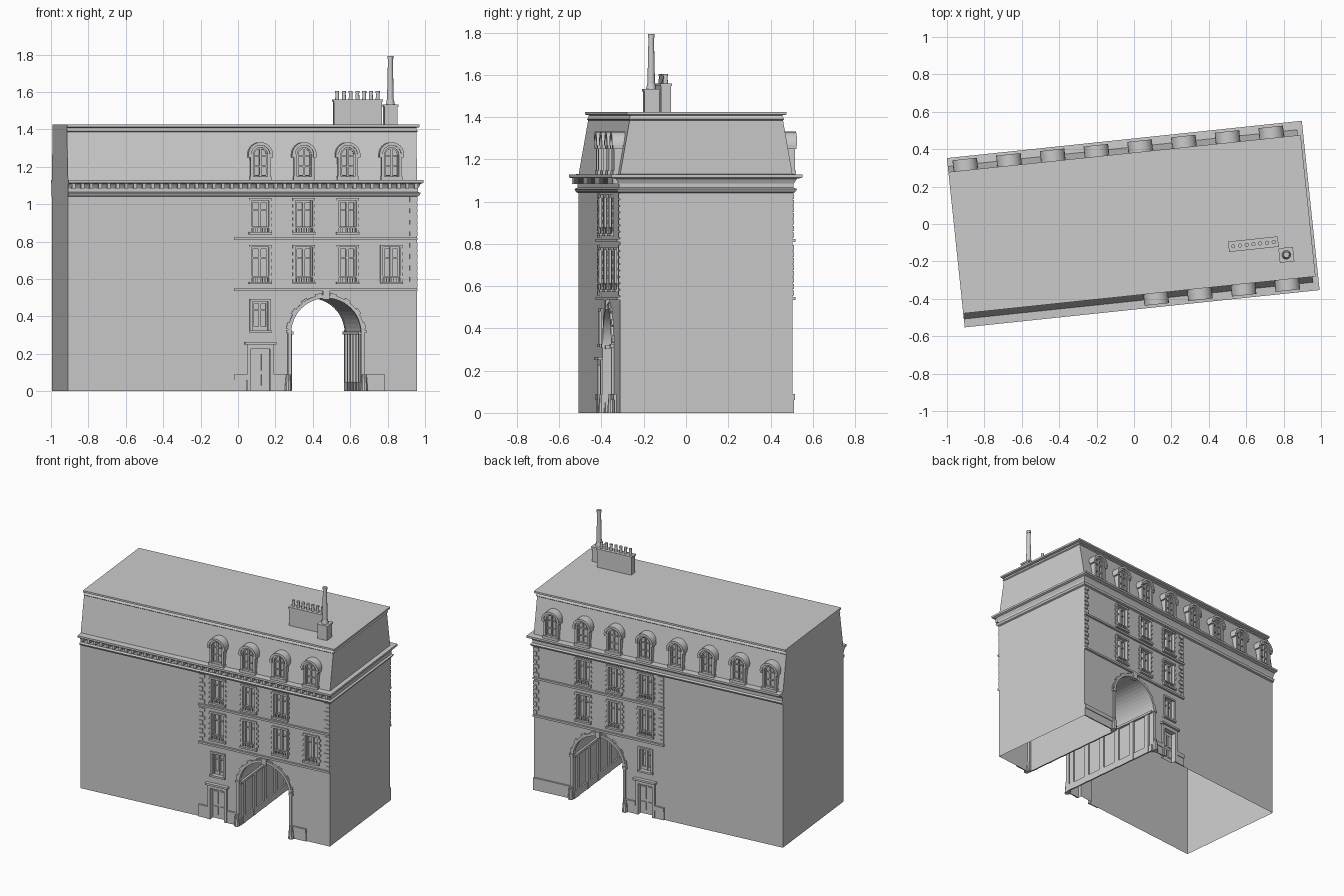
import bpy, bmesh, math
from mathutils import Matrix

if "Cube" in bpy.data.objects:
    bpy.data.objects.remove(bpy.data.objects["Cube"])

TURN = math.radians(6)
L, R, W = -0.958, 0.92, 0.41          # left end, right end, half depth of the walls
COLS = [0.781 - 0.235 * k for k in range(8)]
ARCH_U, ARCH_R, SPRING = 0.43, 0.192, 0.31
FRONT, BACK = -1, 1


def finish(name, bm, smooth=False):
    bmesh.ops.recalc_face_normals(bm, faces=bm.faces)
    me = bpy.data.meshes.new(name)
    bm.to_mesh(me)
    bm.free()
    ob = bpy.data.objects.new(name, me)
    bpy.context.collection.objects.link(ob)
    ob.rotation_euler.z = TURN
    if smooth:
        bpy.ops.object.select_all(action='DESELECT')
        ob.select_set(True)
        bpy.context.view_layer.objects.active = ob
        bpy.ops.object.shade_smooth_by_angle(angle=math.radians(35))
    return ob


def box(bm, u0, u1, v0, v1, z0, z1):
    m = Matrix.Translation(((u0 + u1) / 2, (v0 + v1) / 2, (z0 + z1) / 2)) @ \
        Matrix.Diagonal((abs(u1 - u0), abs(v1 - v0), z1 - z0, 1))
    bmesh.ops.create_cube(bm, size=1, matrix=m)


def slab(bm, s, u0, u1, d0, d1, z0, z1):
    """Box on a facade; d is the distance out from the wall face."""
    box(bm, u0, u1, s * (W + d0), s * (W + d1), z0, z1)


def arch(cu, zb, zs, r, n):
    arc = [(cu + r * math.cos(math.pi * i / n), zs + r * math.sin(math.pi * i / n)) for i in range(n + 1)]
    return [(cu + r, zb)] + arc + [(cu - r, zb)] if zb < zs else arc


def prism(bm, pts, v0, v1):
    f = bm.faces.new([bm.verts.new((u, v0, z)) for u, z in pts])
    e = bmesh.ops.extrude_face_region(bm, geom=[f])['geom']
    bmesh.ops.translate(bm, vec=(0, v1 - v0, 0), verts=[x for x in e if isinstance(x, bmesh.types.BMVert)])


def arch_ring(bm, s, cu, zb, zs, r0, r1, d0, d1, n=12):
    """Arched band with straight legs, standing off a facade."""
    loops = [[bm.verts.new((u, s * (W + d), z)) for u, z in arch(cu, zb, zs, r, n)]
             for r, d in ((r0, d0), (r0, d1), (r1, d1), (r1, d0))]
    for k in range(4):
        a, b = loops[k], loops[(k + 1) % 4]
        for i in range(len(a) - 1):
            bm.faces.new((a[i], a[i + 1], b[i + 1], b[i]))
    for i in (0, -1):
        bm.faces.new([l[i] for l in loops])


def tiers(bm, rings, cap=False):
    """Skin rectangles (side overhang, end overhang, z); the left end stays flush."""
    prev = None
    for dv, du, z in rings:
        cur = [bm.verts.new(p) for p in ((L, -W - dv, z), (R + du, -W - dv, z), (R + du, W + dv, z), (L, W + dv, z))]
        if prev:
            for i in range(4):
                j = (i + 1) % 4
                bm.faces.new((prev[i], prev[j], cur[j], cur[i]))
        prev = cur
    if cap:
        bm.faces.new(prev)


def drum(bm, u, v, z0, z1, r0, r1, n=12):
    bmesh.ops.create_cone(bm, cap_ends=True, segments=n, radius1=r0, radius2=r1, depth=z1 - z0,
                          matrix=Matrix.Translation((u, v, (z0 + z1) / 2)))


# Openings: (side, column, bottom, top, half width)
windows = []
for s in (FRONT, BACK):
    windows += [(s, c, 0.85, 1.02, 0.046) for c in COLS[1:4]]
    windows += [(s, c, 0.585, 0.77, 0.046) for c in (COLS[:4] if s == FRONT else COLS[1:4])]
    windows.append((s, COLS[3], 0.325, 0.48, 0.042))
doors = [(FRONT, COLS[3]), (BACK, COLS[3])]

# Walls with recessed openings and the passage cut through
bm = bmesh.new()
box(bm, L, R, -W, W, 0, 1.13)
walls = finish("walls", bm)
bm = bmesh.new()
prism(bm, arch(ARCH_U, -0.05, SPRING, ARCH_R, 24), -0.6, 0.6)
for s, c, z0, z1, h in windows:
    slab(bm, s, c - h, c + h, -0.03, 0.05, z0, z1)
for s, c in doors:
    slab(bm, s, c - 0.052, c + 0.052, -0.025, 0.05, -0.05, 0.225)
cutter = finish("opening_cutter", bm)
cutter.hide_render = True
mod = walls.modifiers.new("openings", 'BOOLEAN')
mod.operation, mod.solver, mod.object = 'DIFFERENCE', 'EXACT', cutter
bpy.context.view_layer.objects.active = walls
bpy.ops.object.modifier_apply(modifier=mod.name)
bpy.data.objects.remove(cutter)
bm = bmesh.new()
bm.from_mesh(walls.data)
ends = [f for f in bm.faces if all(v.co.z < 0.001 for v in f.verts) or all(v.co.z > 1.129 for v in f.verts)]
bmesh.ops.delete(bm, geom=ends, context='FACES')
bm.to_mesh(walls.data)
bm.free()

# Cornice and mansard roof
bm = bmesh.new()
tiers(bm, [(0, 0, 1.04), (.012, .01, 1.045), (.02, .018, 1.06), (.005, .005, 1.066), (.005, .005, 1.085),
           (.02, .016, 1.108), (.045, .03, 1.114), (.045, .03, 1.128), (0, 0, 1.13)])
finish("cornice", bm)
bm = bmesh.new()
tiers(bm, [(0, 0, 1.13), (-.045, 0, 1.385), (-.04, .008, 1.39), (-.05, 0, 1.408), (-.03, .016, 1.412), (-.03, .016, 1.425)], cap=True)
finish("mansard_roof", bm)
bm = bmesh.new()
for i in range(40):
    u = L + 0.02 + i * 0.0472
    slab(bm, FRONT, u, u + 0.018, 0, 0.035, 1.084, 1.115)
finish("cornice_brackets", bm)

# Windows: surround, sill, sashes and toothed side blocks
trim, sash = bmesh.new(), bmesh.new()
for s, c, z0, z1, h in windows:
    for k in (-1, 1):
        slab(trim, s, c + k * h, c + k * (h + .014), 0, .008, z0, z1)
        slab(sash, s, c + k * (h - .01), c + k * h, -.03, -.014, z0, z1)
        if h > .045:
            for i in range(5):
                z = z0 + .012 + i * (z1 - z0) / 5
                slab(trim, s, c + k * (h + .014), c + k * (h + .024), 0, .005, z, z + .018)
    slab(trim, s, c - h - .014, c + h + .014, 0, .01, z1, z1 + .013)
    slab(trim, s, c - h - .016, c + h + .016, 0, .016, z0 - .013, z0)
    slab(sash, s, c - .007, c + .007, -.03, -.012, z0, z1)
    slab(sash, s, c - h, c + h, -.03, -.016, z1 - .01, z1)
    slab(sash, s, c - h, c + h, -.03, -.016, z0, z0 + .022)
    slab(sash, s, c - h, c + h, -.03, -.018, z0 + (z1 - z0) * .68, z0 + (z1 - z0) * .68 + .006)
    if h > .045:
        slab(sash, s, c - h, c + h, -.002, .006, z0 + .022, z0 + .03)
        for i in range(7):
            u = c - h + (i + .5) * h / 3.5
            slab(sash, s, u - .002, u + .002, 0, .004, z0, z0 + .022)
finish("window_surrounds", trim)
finish("window_sashes", sash)

# Doors
bm = bmesh.new()
for s, c in doors:
    for k in (-1, 1):
        slab(bm, s, c + k * .052, c + k * .072, 0, .012, 0, .25)
        for z0, z1 in ((.03, .09), (.11, .2)):
            slab(bm, s, c + k * .008, c + k * .042, -.025, -.018, z0, z1)
    slab(bm, s, c - .072, c + .072, 0, .012, .225, .25)
    slab(bm, s, c - .084, c + .084, 0, .026, .25, .264)
finish("doors", bm)

# Bands, quoins and plinths
bm = bmesh.new()
for s in (FRONT, BACK):
    for z in (.535, .808):
        slab(bm, s, -.065, R, 0, .014, z, z + .014)
    for i in range(16):
        if i == 8:
            continue
        z, w = .555 + i * .0305, .04 if i % 2 else .025
        slab(bm, s, -.062, -.062 + w, 0, .007, z, z + .025)
        slab(bm, s, R - w, R, 0, .007, z, z + .025)
    for u0, u1 in ((-.065, .003), (.15, .235), (.625, .745 if s == FRONT else R)):
        slab(bm, s, u0, u1, 0, .008, 0, .06)
        slab(bm, s, u0, u1, 0, .013, .06, .09)
finish("stone_bands_and_quoins", bm)

# Passage: arch mouldings, voussoirs, jamb pilasters and guard stones
bm = bmesh.new()
for s in (FRONT, BACK):
    arch_ring(bm, s, ARCH_U, 0, SPRING, ARCH_R - .004, ARCH_R + .014, -.02, .012, 24)
    for i in range(1, 16, 2):
        a = math.pi * i / 16
        m = Matrix.Translation((ARCH_U, s * W, SPRING)) @ Matrix.Rotation(-a, 4, 'Y') @ \
            Matrix.Translation((ARCH_R + .012, 0, 0)) @ Matrix.Diagonal((.022, .018, .034, 1))
        bmesh.ops.create_cube(bm, size=1, matrix=m)
    slab(bm, s, ARCH_U - .018, ARCH_U + .018, -.01, .02, .49, .535)
    for k in (-1, 1):
        e = ARCH_U + k * ARCH_R
        slab(bm, s, e - k * .006, e + k * .024, -.02, .018, SPRING, SPRING + .016)
        drum(bm, e + k * .012, s * (W + .012), 0, .09, .02, .013, 10)
for k in (-1, 1):
    e = ARCH_U + k * ARCH_R
    for i in range(6):
        v = -.36 + i * .144
        box(bm, e, e - k * .012, v - .018, v + .018, 0, SPRING)
    box(bm, e, e - k * .016, -W, W, SPRING - .008, SPRING + .008)
    box(bm, e, e - k * .01, -W, W, 0, .05)
finish("passage_stonework", bm, smooth=True)

# Dormers
bm, bars = bmesh.new(), bmesh.new()
for s in (FRONT, BACK):
    for c in (COLS[:4] if s == FRONT else COLS):
        arch_ring(bm, s, c, 1.128, 1.265, .038, .054, -.06, .02)
        arch_ring(bm, s, c, 1.265, 1.265, .05, .066, -.06, .03)
        slab(bm, s, c - .058, c + .058, -.03, .026, 1.128, 1.148)
        bm.faces.new([bm.verts.new((u, s * W, z)) for u, z in arch(c, 1.13, 1.265, .04, 12)])
        arch_ring(bars, s, c, 1.148, 1.265, .031, .039, 0, .01)
        slab(bars, s, c - .005, c + .005, 0, .01, 1.148, 1.3)
        for z in (1.15, 1.2, 1.255):
            slab(bars, s, c - .038, c + .038, 0, .008, z, z + .006)
        for k in (-1, 1):
            slab(bm, s, c + k * .048, c + k * .066, -.02, .026, 1.25, 1.268)
finish("dormers", bm, smooth=True)
finish("dormer_sashes", bars)

# Chimneys and pots
bm = bmesh.new()
box(bm, .495, .752, -.198, -.15, 1.42, 1.548)
box(bm, .49, .757, -.202, -.146, 1.548, 1.56)
for i in range(7):
    u = .515 + i * .0363
    drum(bm, u, -.174, 1.56, 1.595, .011, .009)
    drum(bm, u, -.174, 1.595, 1.605, .011, .011)
finish("long_chimney", bm, smooth=True)
bm = bmesh.new()
box(bm, .758, .828, -.284, -.214, 1.42, 1.52)
box(bm, .754, .832, -.288, -.21, 1.52, 1.532)
drum(bm, .793, -.249, 1.532, 1.56, .024, .019)
drum(bm, .793, -.249, 1.56, 1.78, .018, .013)
drum(bm, .793, -.249, 1.775, 1.793, .016, .016)
finish("tall_chimney", bm, smooth=True)
